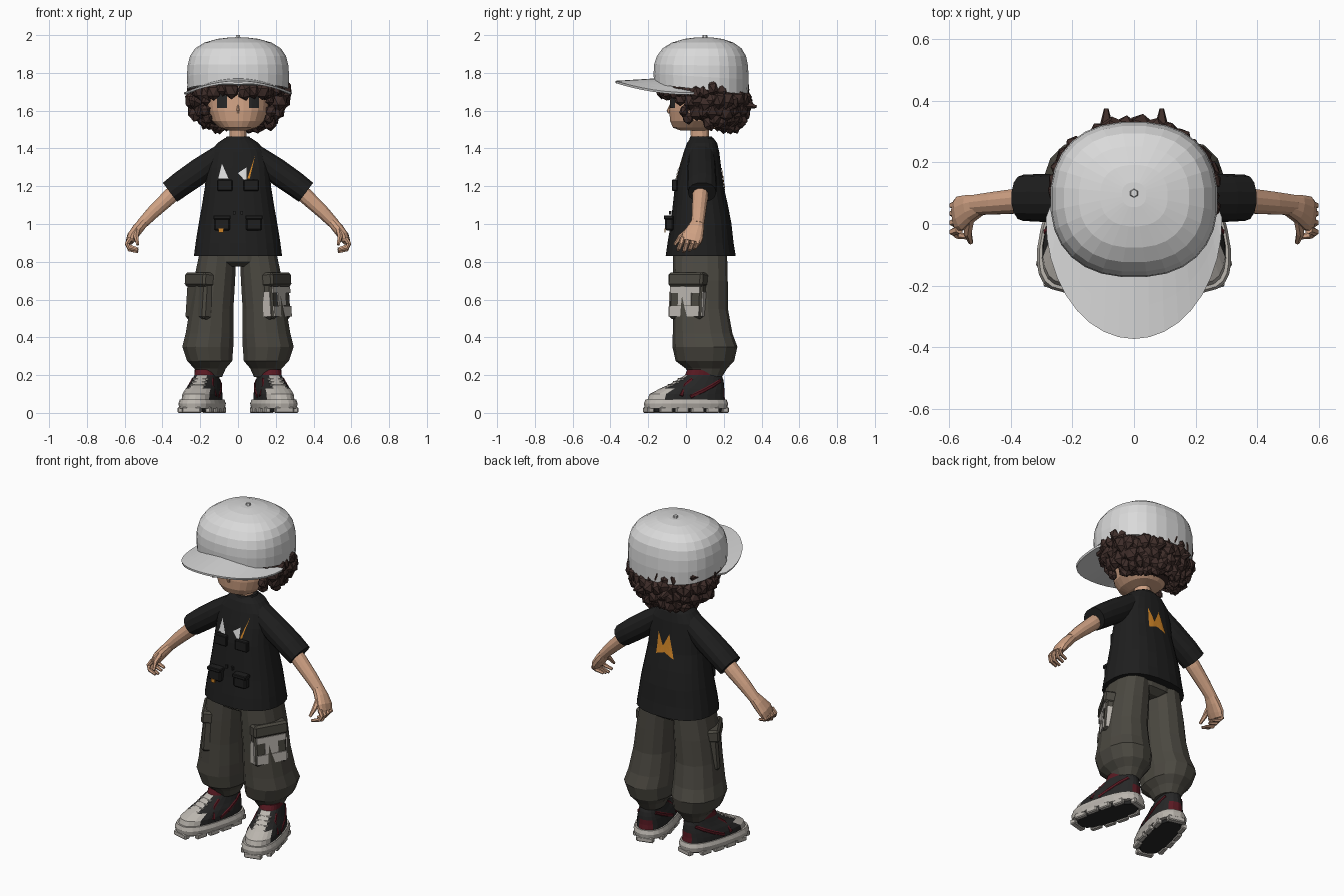
import bpy, bmesh, math, random
from mathutils import Matrix, Vector
from mathutils.bvhtree import BVHTree

if "Cube" in bpy.data.objects:
    bpy.data.objects.remove(bpy.data.objects["Cube"])

random.seed(4)


def mat(name, r, g, b):
    m = bpy.data.materials.new(name)
    m.diffuse_color = (r, g, b, 1)
    m.use_nodes = True
    m.node_tree.nodes["Principled BSDF"].inputs["Base Color"].default_value = m.diffuse_color
    return m


WHITE = mat("cap_white", .70, .70, .70)
BLACK = mat("shirt_black", .013, .013, .013)
OLIVE = mat("pants_olive", .07, .065, .052)
SKIN = mat("skin", .63, .36, .23)
HAIR = mat("hair_brown", .05, .027, .023)
SOLE = mat("sole_grey", .50, .47, .43)
RED = mat("shoe_red", .10, .010, .016)
ORANGE = mat("print_orange", .62, .23, .02)
DARK = mat("shoe_black", .02, .02, .02)


def make(name, bm, mats, xf=None):
    bmesh.ops.recalc_face_normals(bm, faces=bm.faces[:])
    me = bpy.data.meshes.new(name)
    bm.to_mesh(me)
    bm.free()
    if xf:
        me.transform(xf)
    for m in mats if isinstance(mats, list) else [mats]:
        me.materials.append(m)
    ob = bpy.data.objects.new(name, me)
    bpy.context.collection.objects.link(ob)
    return ob


def spow(v, e):
    return math.copysign(abs(v) ** e, v)


def loft(name, rings, mats, n=20, p=2.4, flat=True, s=1, xf=None, rule=None):
    """Skin superellipse rings (x, y, z, rx, ry, slope); flat rings or rings across the path."""
    bm = bmesh.new()
    pts = [Vector((s * r[0], r[1], r[2])) for r in rings]
    whole = (pts[-1] - pts[0]).normalized()
    ref = Vector((0, 0, 1)) if abs(whole.y) > .75 else Vector((0, 1, 0))
    loops = []
    for i, r in enumerate(rings):
        t = Vector((0, 0, 1)) if flat else (pts[min(i + 1, len(pts) - 1)] - pts[max(i - 1, 0)]).normalized()
        v = (ref - t * ref.dot(t)).normalized()
        u = v.cross(t)
        slope = r[5] if len(r) > 5 else 0
        loop = []
        for k in range(n):
            a = 2 * math.pi * (k + .5) / n
            du, dv = r[3] * spow(math.cos(a), 2 / p), r[4] * spow(math.sin(a), 2 / p)
            loop.append(bm.verts.new(pts[i] + u * du + v * dv + Vector((0, 0, slope * dv))))
        loops.append(loop)
    for a, b in zip(loops, loops[1:]):
        for k in range(n):
            bm.faces.new((a[k], a[(k + 1) % n], b[(k + 1) % n], b[k]))
    bm.faces.new(loops[0])
    bm.faces.new(loops[-1])
    if rule:
        for f in bm.faces:
            f.material_index = rule(f.calc_center_median())
    return make(name, bm, mats, xf)


def box(name, loc, size, m, yaw=0, lean=0, bevel=.008, xf=None):
    bm = bmesh.new()
    bmesh.ops.create_cube(bm, size=1, matrix=Matrix.Diagonal((*size, 1)))
    if bevel:
        bmesh.ops.bevel(bm, geom=bm.edges[:], offset=bevel, segments=1, affect='EDGES')
    place = Matrix.Translation(loc) @ Matrix.Rotation(lean, 4, 'Y') @ Matrix.Rotation(yaw, 4, 'Z')
    return make(name, bm, m, xf @ place if xf else place)


def decal(name, polys, target, side, m):
    """Thin print: x/z polygons projected along y onto the target; side -1 is the front."""
    me = target.data
    tree = BVHTree.FromPolygons([v.co for v in me.vertices], [f.vertices[:] for f in me.polygons])
    bm = bmesh.new()
    for poly in polys:
        bm.faces.new([bm.verts.new((x, 0, z)) for x, z in poly])
    bmesh.ops.subdivide_edges(bm, edges=bm.edges[:], cuts=3, use_grid_fill=True)
    for v in bm.verts:
        hit = tree.ray_cast(Vector((v.co.x, side * 2, v.co.z)), Vector((0, -side, 0)))[0]
        if hit:
            v.co.y = hit.y + side * .005
    return make(name, bm, m)


def rect(x0, x1, z0, z1):
    return [(x0, z0), (x1, z0), (x1, z1), (x0, z1)]


# Cap: crown, brim and button
loft("cap_crown", [(0, .08, 1.712, .268, .25, -.11), (0, .08, 1.78, .272, .253, -.06),
                   (0, .08, 1.84, .268, .25, -.02), (0, .082, 1.89, .255, .237),
                   (0, .085, 1.93, .228, .21), (0, .088, 1.96, .18, .165),
                   (0, .092, 1.98, .11, .10), (0, .095, 1.988, .04, .04)], WHITE, n=28, p=2.35)
bm = bmesh.new()
grid = []
for i in range(19):
    a = math.radians(-90 + 10 * i)
    sn, c = math.sin(a), math.cos(a)
    inner = Vector((.262 * sn, .08 - .24 * c, 1.765 - .07 * sn * sn))
    outer = Vector((.285 * sn, .02 - .393 * c, 1.752 - .062 * sn * sn))
    grid.append([bm.verts.new(inner.lerp(outer, t)) for t in (0, .5, 1)])
for a, b in zip(grid, grid[1:]):
    for k in range(2):
        bm.faces.new((a[k], a[k + 1], b[k + 1], b[k]))
brim = make("cap_brim", bm, WHITE)
sol = brim.modifiers.new("thickness", 'SOLIDIFY')
sol.thickness, sol.offset = .012, 0
loft("cap_button", [(0, .10, 1.985, .015, .015), (0, .10, 2.0, .012, .012)], WHITE, n=6, p=2)

# Head, nose, neck and eyes
head = loft("head", [(0, .04, 1.495, .05, .07), (0, .055, 1.51, .10, .125), (0, .07, 1.545, .138, .155),
                     (0, .08, 1.60, .160, .17), (0, .08, 1.66, .165, .165), (0, .08, 1.76, .16, .16)],
            SKIN, n=24)
loft("neck", [(0, .075, 1.40, .048, .05), (0, .072, 1.53, .045, .05)], SKIN, n=12, p=2)
loft("nose", [(0, -.088, 1.585, .008, .008), (0, -.093, 1.60, .010, .010), (0, -.082, 1.63, .004, .005)],
     SKIN, n=6, p=2)
decal("eyes", [rect(s * .085 - .026, s * .085 + .026, 1.615, 1.69) for s in (-1, 1)], head, -1, DARK)

# Hair: an inner cap, rows of angular curls, two back flicks
loft("hair_base", [(0, .17, 1.525, .13, .10), (0, .16, 1.56, .19, .14), (0, .155, 1.62, .225, .15),
                   (0, .145, 1.75, .24, .16)], HAIR, n=20)
bm = bmesh.new()


def curl(x, y, z, size):
    rot = Matrix.Rotation(random.uniform(0, 6), 4, 'Z') @ Matrix.Rotation(random.uniform(-.5, .5), 4, 'X')
    bmesh.ops.create_icosphere(bm, subdivisions=1, radius=1, matrix=Matrix.Translation((x, y, z)) @ rot
                               @ Matrix.Diagonal((size, size * .8, size * 1.15, 1)))


# row: height, radii, centre y, half sweep from the back in degrees, count, curl size
for z, rx, ry, cy, sweep, cnt, size in [(1.71, .238, .21, .09, 172, 30, .042), (1.655, .24, .205, .10, 112, 22, .046),
                                        (1.60, .215, .185, .115, 108, 19, .046), (1.55, .175, .15, .135, 95, 15, .042),
                                        (1.525, .125, .10, .17, 90, 10, .036)]:
    for i in range(cnt):
        a = math.radians(90 - sweep + 2 * sweep * i / (cnt - 1))
        k = random.uniform(.95, 1.07)
        curl(rx * k * math.cos(a), cy + ry * k * math.sin(a), z + random.uniform(-.014, .014), size)
for s in (-1, 1):
    for x, y, z in [(.17, -.03, 1.66), (.175, -.01, 1.60), (.165, .01, 1.56), (.05, -.10, 1.715), (.135, -.075, 1.70)]:
        curl(s * x, y, z, .032)
    bmesh.ops.create_cone(bm, segments=5, radius1=.035, radius2=.008, depth=.10, cap_ends=True,
                          matrix=Matrix.Translation((s * .09, .325, 1.63)) @ Matrix.Rotation(math.radians(-100), 4, 'X'))
make("hair_curls", bm, HAIR)

# Shirt body, collar, prints and chest pockets
shirt = loft("shirt_body", [(0, .078, .83, .235, .187), (0, .077, .90, .226, .176), (0, .08, 1.0, .21, .162),
                            (0, .076, 1.1, .192, .147), (0, .07, 1.2, .176, .130), (0, .075, 1.3, .168, .112),
                            (0, .082, 1.38, .150, .095), (0, .085, 1.43, .108, .080), (0, .085, 1.455, .07, .06)],
             BLACK, n=24)
loft("shirt_collar", [(0, .082, 1.43, .085, .068), (0, .08, 1.462, .062, .06)], BLACK, n=16, p=2)
decal("front_print_white", [[(-.105, 1.24), (-.05, 1.24), (-.085, 1.32)], [(0, 1.27), (.045, 1.22), (.045, 1.30)]],
      shirt, -1, WHITE)
decal("front_print_orange", [[(.05, 1.24), (.062, 1.24), (.09, 1.36)]], shirt, -1, ORANGE)
decal("back_print", [[(.06, 1.18), (.055, 1.31), (0, 1.20)], [(.028, 1.21), (-.02, 1.31), (-.06, 1.17)]],
      shirt, 1, ORANGE)
for s in (-1, 1):
    box("chest_pocket", (s * .085, -.088, 1.0), (.085, .045, .07), BLACK)
    box("chest_pocket_flap", (s * .085, -.092, 1.035), (.092, .05, .022), BLACK, bevel=.004)
    box("upper_pocket_flap", (s * .07, -.06, 1.205), (.08, .03, .06), BLACK, bevel=.004)
    box("strap_buckle", (s * .02, -.083, 1.06), (.012, .012, .02), DARK, bevel=0)
box("pocket_tag", (-.09, -.112, .965), (.025, .006, .02), ORANGE, bevel=0)

# Pants hips
loft("pants_hips", [(0, .075, .775, .10, .10), (0, .075, .80, .19, .14), (0, .075, .88, .20, .145)], OLIVE, n=16)

for s in (-1, 1):
    # Sleeve, arm and hand
    loft("sleeve", [(.08, .082, 1.375, .055, .07), (.20, .083, 1.283, .07, .075), (.30, .085, 1.213, .068, .078),
                    (.36, .085, 1.168, .064, .075)], BLACK, n=14, p=2.2, flat=False, s=s)
    loft("arm", [(.30, .078, 1.205, .042, .042), (.37, .075, 1.137, .042, .042), (.45, .068, 1.062, .036, .038),
                 (.515, .062, .995, .029, .034)], SKIN, n=12, p=2, flat=False, s=s)
    loft("palm", [(.50, .062, 1.01, .027, .034), (.53, .052, .975, .030, .045), (.56, .035, .935, .028, .058),
                  (.575, .028, .905, .020, .052)], SKIN, n=12, p=2.4, flat=False, s=s)
    for i, y in enumerate((-.018, .012, .042, .068)):
        d = .008 * abs(i - 1)
        loft("finger", [(.568, y, .925, .014, .014), (.588, y - .008, .895, .013, .013),
                        (.575, y - .018, .865 + d, .012, .012), (.53, y - .025, .852 + d, .008, .008)],
             SKIN, n=6, p=2, flat=False, s=s)
    loft("thumb", [(.535, .02, .97, .018, .018), (.54, -.03, .93, .014, .014), (.53, -.06, .89, .008, .008)],
         SKIN, n=6, p=2, flat=False, s=s)

    # Baggy pant leg with cargo pocket
    loft("pant_leg", [(.148, .11, .19, .065, .08), (.148, .108, .235, .085, .11), (.150, .10, .275, .122, .155),
                      (.160, .10, .35, .138, .172), (.150, .088, .42, .130, .158), (.140, .076, .55, .118, .146),
                      (.125, .075, .70, .112, .146), (.105, .075, .86, .098, .142)], OLIVE, n=14, p=2.3, s=s)
    turn = Matrix.Translation((s * .20, .012, .62)) @ Matrix.Rotation(s * math.radians(60), 4, 'Z') \
        @ Matrix.Rotation(math.radians(-4), 4, 'X')
    box("cargo_pocket", (0, 0, -.015), (.20, .065, .22), OLIVE, bevel=.014, xf=turn)
    box("cargo_flap", (0, -.008, .085), (.21, .075, .075), OLIVE, bevel=.012, xf=turn)
    if s > 0:
        # Pale worn patches on one pocket
        for x, z, w, h, y in [(0, .03, .18, .035, -.035), (.0, -.02, .08, .07, -.035), (0, -.085, .18, .055, -.035)]:
            box("pocket_patch", (x, y, z), (w, .008, h), SOLE, bevel=0, xf=turn)
        for x in (-.1, .1):
            box("pocket_patch_edge", (x, 0, -.045), (.008, .045, .13), SOLE, bevel=0, xf=turn)

    # Shoe, toes turned out
    foot = Matrix.Translation((s * .19, 0, 0)) @ Matrix.Rotation(s * math.radians(15), 4, 'Z')
    loft("shoe_sole", [(0, 0, .022, .100, .222), (0, 0, .05, .106, .226), (0, 0, .072, .098, .218)],
         SOLE, n=24, p=2.6, xf=foot)
    loft("shoe_tread", [(0, 0, .006, .075, .19), (0, 0, .024, .08, .2)], DARK, n=20, p=2.6, xf=foot)
    for x, y, w, l in [(sx * .086, y, .03, .07) for sx in (-1, 1) for y in (-.13, -.045, .04, .125)] \
            + [(0, -.205, .10, .035), (0, .205, .10, .035)]:
        box("tread_block", (x * (.88 if abs(y) > .1 else 1), y, .015), (w, l, .03), SOLE, bevel=.005, xf=foot)

    def shoe_colour(c):
        if c.z > .2:
            return 2
        if c.y < -.115 or (abs(c.x) < .03 and c.y < -.02):
            return 1
        return 2 if c.y > .2 and c.z < .13 else 0

    loft("shoe_upper", [(0, 0, .06, .092, .212), (0, .005, .10, .09, .202), (0, .035, .13, .082, .172),
                        (0, .058, .15, .074, .148), (0, .078, .175, .066, .124), (0, .095, .20, .06, .098),
                        (0, .10, .23, .06, .09)], [DARK, SOLE, RED], n=24, p=2.4, xf=foot, rule=shoe_colour)
    for y, z in [(-.115, .130), (-.085, .146), (-.055, .162), (-.028, .178)]:
        box("shoe_lace", (0, y, z), (.085, .014, .012), SOLE, bevel=.003, xf=foot)
    for sx in (-1, 1):
        loft("shoe_stripe", [(sx * .088, .0, .085, .006, .012), (sx * .083, .07, .115, .006, .012),
                             (sx * .070, .13, .145, .006, .012), (sx * .048, .175, .17, .006, .010)],
             RED, n=6, p=2, flat=False, xf=foot)
        loft("shoe_stripe_front", [(sx * .09, -.05, .09, .006, .010), (sx * .062, -.02, .15, .006, .010),
                                   (sx * .055, .02, .18, .006, .010)], RED, n=6, p=2, flat=False, xf=foot)
